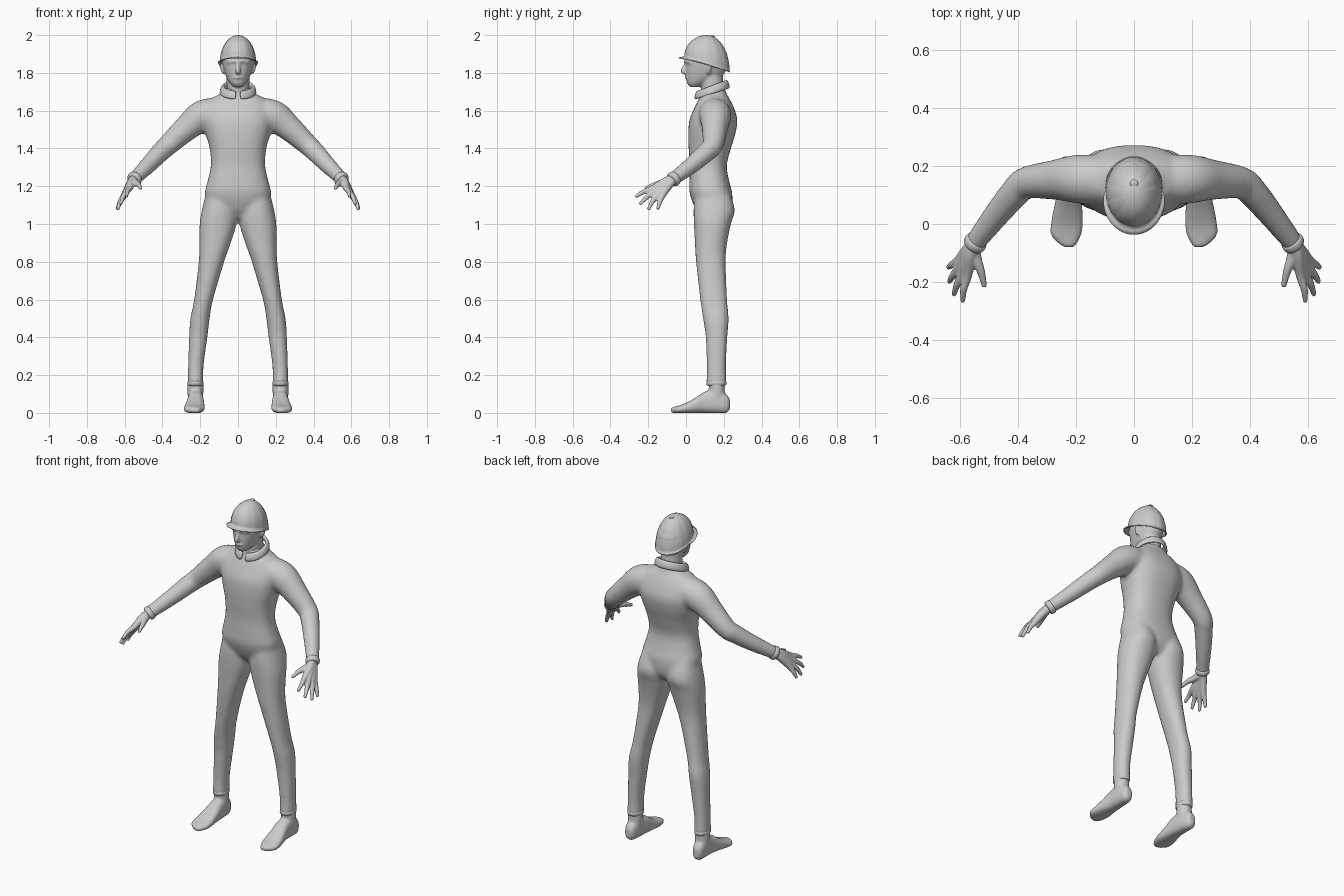
import bpy, bmesh, math
from mathutils import Vector

if "Cube" in bpy.data.objects:
    bpy.data.objects.remove(bpy.data.objects["Cube"])


def smooth_path(keys, steps=6):
    """Catmull-Rom interpolation of tuples of numbers."""
    out = []
    for i in range(len(keys) - 1):
        p0, p1 = keys[max(i - 1, 0)], keys[i]
        p2, p3 = keys[i + 1], keys[min(i + 2, len(keys) - 1)]
        for k in range(steps):
            t = k / steps
            out.append([0.5 * (2*b + (c - a)*t + (2*a - 5*b + 4*c - d)*t*t + (3*b - a - 3*c + d)*t**3)
                        for a, b, c, d in zip(p0, p1, p2, p3)])
    return out + [list(keys[-1])]


def skin(bm, rings, caps=True):
    """Bridge rings of points into a closed tube."""
    vs = [[bm.verts.new(p) for p in r] for r in rings]
    n = len(vs[0])
    for a, b in zip(vs, vs[1:]):
        for i in range(n):
            bm.faces.new((a[i], a[(i + 1) % n], b[(i + 1) % n], b[i]))
    if caps:
        bm.faces.new(vs[0])
        bm.faces.new(vs[-1])
    return vs


def loft(bm, keys, axis='z', power=2.2, s=1, n=32):
    """Rings given as (position on axis, x0, x1, other0, other1)."""
    rings = []
    for t, x0, x1, b0, b1 in smooth_path(keys):
        ring = []
        for i in range(n):
            a = 2 * math.pi * i / n
            c, d = math.cos(a), math.sin(a)
            c = math.copysign(abs(c) ** (2 / power), c)
            d = math.copysign(abs(d) ** (2 / power), d)
            x, o = s * ((x0 + x1) / 2 + (x1 - x0) / 2 * c), (b0 + b1) / 2 + (b1 - b0) / 2 * d
            ring.append((x, o, t) if axis == 'z' else (x, t, o))
        rings.append(ring)
    skin(bm, rings)


def tube(bm, keys, s=1, n=20, steps=6):
    """Round tube through (x, y, z, radius)."""
    path = smooth_path(keys, steps)
    pts = [Vector((s * p[0], p[1], p[2])) for p in path]
    rings = []
    for i, p in enumerate(pts):
        q = (pts[min(i + 1, len(pts) - 1)] - pts[max(i - 1, 0)]).to_track_quat('Z', 'Y')
        rings.append([p + q @ Vector((math.cos(2*math.pi*k/n), math.sin(2*math.pi*k/n), 0)) * path[i][3]
                      for k in range(n)])
    skin(bm, rings)


def finish(name, bm, voxel=0, smooth=0, mirror=False, subsurf=0, solid=0):
    bmesh.ops.recalc_face_normals(bm, faces=bm.faces)
    me = bpy.data.meshes.new(name)
    bm.to_mesh(me)
    bm.free()
    me.shade_smooth()
    ob = bpy.data.objects.new(name, me)
    bpy.context.collection.objects.link(ob)
    if mirror:
        ob.modifiers.new("Mirror", 'MIRROR').use_mirror_merge = False
    if solid:
        m = ob.modifiers.new("Solid", 'SOLIDIFY')
        m.thickness = solid
    if voxel:
        m = ob.modifiers.new("Remesh", 'REMESH')
        m.mode, m.voxel_size, m.use_smooth_shade = 'VOXEL', voxel, True
    if smooth:
        m = ob.modifiers.new("Smooth", 'SMOOTH')
        m.factor, m.iterations = 0.5, smooth
    if subsurf:
        m = ob.modifiers.new("Subsurf", 'SUBSURF')
        m.levels = m.render_levels = subsurf
    return ob


# Body suit: torso, legs and sleeves fused together
bm = bmesh.new()
torso = [(1.03, .08, .09, .21), (1.08, .15, .05, .24), (1.16, .176, .02, .245), (1.23, .160, .018, .228),
         (1.31, .144, .02, .216), (1.40, .150, .014, .238), (1.48, .172, .012, .262), (1.55, .185, .018, .272),
         (1.61, .178, .042, .256), (1.66, .145, .066, .232), (1.69, .095, .082, .215), (1.72, .066, .085, .205)]
loft(bm, [(z, -w, w, f, b) for z, w, f, b in torso], power=2.4)
leg = [(1.18, .02, .165, .05, .225), (1.08, .006, .19, .04, .258), (1.0, .008, .203, .042, .238),
       (.9, .038, .204, .047, .218), (.8, .073, .208, .053, .21), (.6, .132, .232, .075, .218),
       (.5, .15, .252, .09, .226), (.4, .162, .259, .104, .219), (.25, .182, .264, .11, .212),
       (.15, .184, .266, .108, .214)]
arm = [(.10, .15, 1.585, .085), (.19, .155, 1.57, .085), (.275, .152, 1.505, .069), (.37, .142, 1.418, .056),
       (.41, .108, 1.38, .052), (.475, .03, 1.312, .045), (.552, -.07, 1.235, .035)]
for s in (1, -1):
    loft(bm, leg, s=s)
    tube(bm, arm, s=s)
finish("body_suit", bm, voxel=.011, smooth=7)

# Sleeve and trouser cuffs
bm = bmesh.new()
tube(bm, [(.538, -.053, 1.248, .036), (.542, -.058, 1.244, .041), (.553, -.073, 1.233, .041),
          (.557, -.078, 1.229, .034)], steps=1)
finish("sleeve_cuffs", bm, mirror=True, subsurf=1)
bm = bmesh.new()
tube(bm, [(.225, .161, .175, .046), (.225, .161, .168, .055), (.225, .161, .147, .055), (.225, .161, .14, .043)],
     steps=1)
bmesh.ops.scale(bm, vec=(.8, 1, 1), verts=bm.verts)
bmesh.ops.translate(bm, vec=(.045, 0, 0), verts=bm.verts)
finish("trouser_cuffs", bm, mirror=True, subsurf=1)

# Shoes
bm = bmesh.new()
loft(bm, [(.232, .21, .245, .02, .07), (.212, .196, .259, 0, .1), (.16, .186, .264, -.001, .125),
          (.10, .181, .267, 0, .112), (.05, .178, .277, 0, .08), (0, .176, .286, -.001, .052),
          (-.04, .183, .285, -.001, .038), (-.07, .199, .256, 0, .03), (-.08, .208, .238, .006, .025)],
     axis='y', power=2.6)
tube(bm, [(.225, .163, .06, .04), (.225, .163, .11, .042), (.225, .161, .17, .042)])
finish("shoes", bm, voxel=.007, smooth=4, mirror=True)

# Hands: palm strands fanning from wrist into fingers, plus thumb
bm = bmesh.new()
fingers = [((.574, -.178, 1.188), (.587, -.225, 1.17), (.59, -.268, 1.143)),
           ((.592, -.172, 1.168), (.61, -.21, 1.14), (.621, -.245, 1.103)),
           ((.604, -.152, 1.152), (.625, -.18, 1.115), (.637, -.2, 1.074)),
           ((.606, -.127, 1.147), (.627, -.14, 1.113), (.64, -.15, 1.077))]
for i, (k, m, t) in enumerate(fingers):
    o = (i - 1.5) * .007
    tube(bm, [(.54, -.055, 1.247, .024), (.568 + o*.4, -.10 + o, 1.215 - o*.8, .022),
              (*k, .0165), (*m, .0125), (*t, .0085)])
tube(bm, [(.553, -.085, 1.226, .022), (.543, -.122, 1.218, .019), (.527, -.165, 1.208, .014),
          (.515, -.217, 1.188, .009)])
finish("hands", bm, voxel=.005, smooth=3, mirror=True)

# Head with neck, nose, brow, lips and ears
bm = bmesh.new()
tube(bm, [(0, .15, 1.64, .064), (0, .14, 1.72, .060), (0, .13, 1.82, .062)])
head = [(1.725, .022, .022, .07), (1.745, .042, .006, .12), (1.77, .058, .003, .17), (1.80, .070, 0, .205),
        (1.85, .082, .001, .218), (1.90, .084, .006, .218), (1.94, .07, .03, .19), (1.965, .03, .07, .15)]
loft(bm, [(z, -w, w, f, b) for z, w, f, b in head], power=2.1)
tube(bm, [(0, .004, 1.852, .009), (0, -.008, 1.83, .011), (0, -.015, 1.810, .014), (0, .005, 1.802, .013)])
tube(bm, [(-.055, .03, 1.858, .012), (0, -.001, 1.862, .011), (.055, .03, 1.858, .012)])
tube(bm, [(-.025, .012, 1.775, .006), (0, .002, 1.776, .009), (.025, .012, 1.775, .006)])
for s in (1, -1):
    tube(bm, [(.072, .118, 1.795, .009), (.081, .122, 1.82, .012), (.085, .126, 1.845, .012)], s=s)
finish("head", bm, voxel=.006, smooth=3)

# Shirt collar: folded band open at the front
bm = bmesh.new()
profile = [(-.014, .018), (-.002, .027), (.01, .012), (.017, -.018), (.008, -.026), (-.006, -.006)]
rings = []
for i in range(41):
    a = .12 + (2 * math.pi - .24) * i / 40
    cy = .137 - .083 * math.cos(a)
    z = 1.71 + .35 * (cy - .137)
    rings.append([((.083 + r) * math.sin(a), .137 - (.08 + r) * math.cos(a), z + dz) for r, dz in profile])
skin(bm, rings)
finish("collar", bm, subsurf=1)

# Helmet: ribbed dome with tilted rim and a short front peak
bm = bmesh.new()
N, M = 96, 16
rings = []
for j in range(1, M + 3):
    phi = math.pi / 2 * min(j, M) / M
    groove = .022 * math.sin(2 * phi) ** .5 if j < M else 0
    ring = []
    for i in range(N):
        a = 2 * math.pi * i / N
        front = math.cos(a)
        rim = 1.848 + .040 * front
        f = math.sin(phi) * (1 - groove * (1 - abs(math.cos(6 * a)) ** .5))
        x, y = .097 * f * math.sin(a), .111 - .120 * f * front
        if j > M:
            e = (j - M) / 2 * (.003 + .025 * max(0, front) ** .7)
            x, y, rim = x + e * math.sin(a), y - e * front, rim - e * .2
        drop = math.cos(phi) if j < M else 0
        ring.append((x, y, rim + (2.0 - rim) * drop))
    rings.append(ring)
first = skin(bm, rings, caps=False)[0]
top = bm.verts.new((0, .111, 2.0))
for i in range(N):
    bm.faces.new((top, first[i], first[(i + 1) % N]))
finish("helmet", bm, solid=.005)

# Small button on the crown of the helmet
bm = bmesh.new()
bmesh.ops.create_uvsphere(bm, u_segments=20, v_segments=10, radius=.014)
bmesh.ops.scale(bm, vec=(1, 1, .35), verts=bm.verts)
bmesh.ops.translate(bm, vec=(0, .14, 1.994), verts=bm.verts)
finish("helmet_button", bm)
